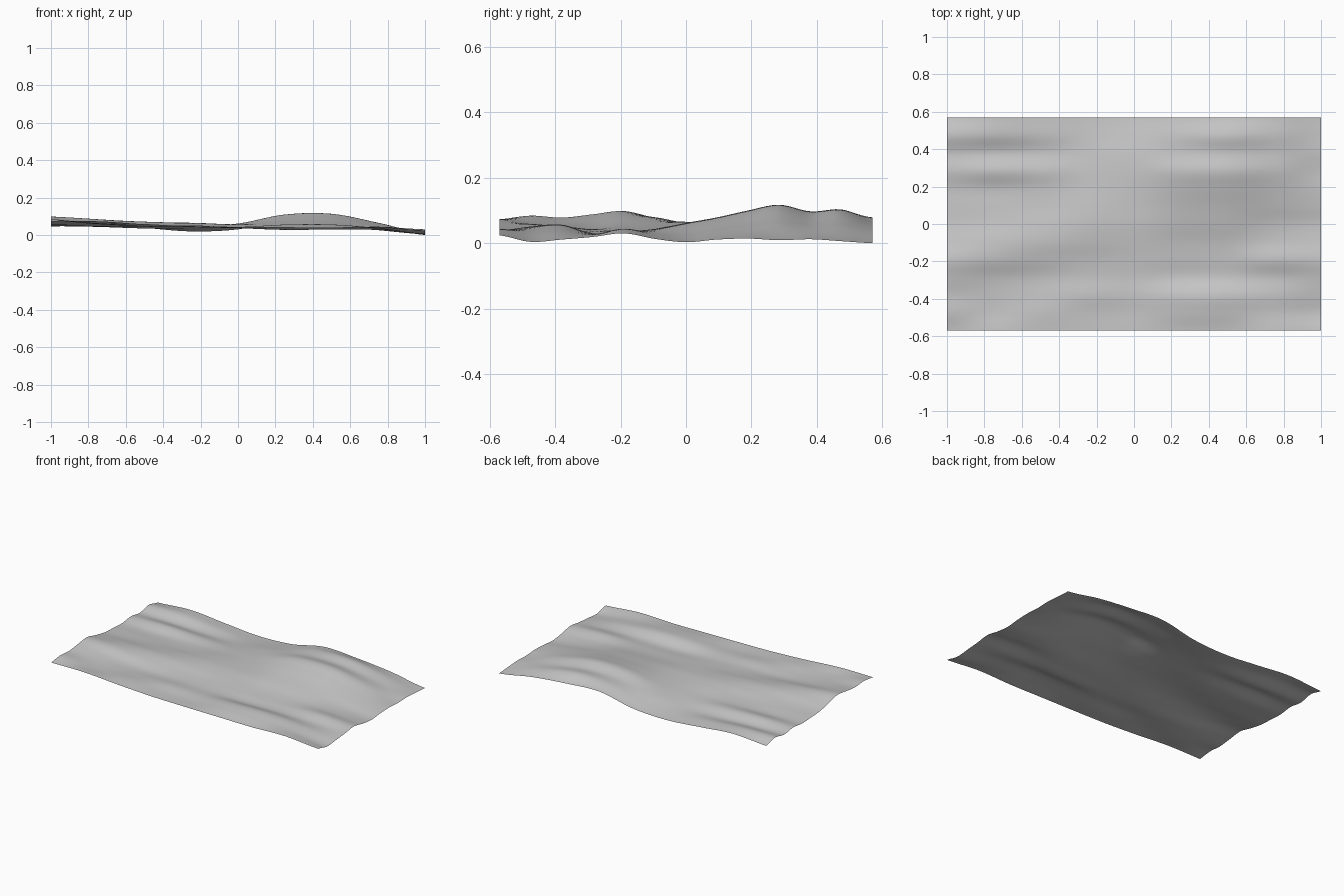
import bpy
import bmesh

default_cube = bpy.data.objects.get("Cube")
if default_cube:
    bpy.data.objects.remove(default_cube, do_unlink=True)

HALF_LENGTH = 1.0
HALF_WIDTH = 0.57
STEPS_X = 140
STEPS_Y = 80

# Terrain cross-sections from the -x end to the +x end, evenly spaced.
# Each runs front to back, with heights in thousandths.
SECTIONS = [
    [74, 85, 79, 89, 99, 78, 60, 54, 50, 60, 48, 65, 45],
    [74, 62, 59, 64, 84, 80, 62, 52, 47, 66, 44, 66, 60],
    [58, 59, 51, 46, 62, 72, 64, 51, 47, 56, 36, 46, 39],
    [46, 46, 52, 43, 49, 62, 66, 60, 51, 46, 36, 28, 20],
    [42, 40, 44, 37, 42, 50, 57, 58, 60, 62, 57, 44, 31],
    [40, 51, 55, 29, 36, 45, 62, 77, 95, 110, 94, 94, 78],
    [38, 49, 56, 31, 37, 43, 59, 76, 97, 114, 93, 101, 66],
    [44, 35, 38, 28, 45, 29, 28, 43, 56, 66, 56, 58, 42],
    [25, 5, 12, 20, 31, 14, 4, 12, 15, 10, 13, 7, 1],
]


def smooth_sample(values, fraction):
    """Smooth curve through evenly spaced values, fraction from start to end."""
    last = len(values) - 1
    position = fraction * last
    index = min(int(position), last - 1)
    t = position - index
    before = values[max(index - 1, 0)]
    start = values[index]
    end = values[index + 1]
    after = values[min(index + 2, last)]
    tangent_start = (end - before) / 2
    tangent_end = (after - start) / 2
    rise = end - start
    cubic = tangent_start + tangent_end - 2 * rise
    square = 3 * rise - 2 * tangent_start - tangent_end
    return start + t * (tangent_start + t * (square + t * cubic))


def terrain_height(u, v):
    profile = [smooth_sample(section, v) for section in SECTIONS]
    return smooth_sample(profile, u) / 1000


def make_material(name, colour):
    material = bpy.data.materials.new(name)
    material.use_nodes = True
    material.diffuse_color = colour
    shader = next(n for n in material.node_tree.nodes if n.type == "BSDF_PRINCIPLED")
    shader.inputs["Base Color"].default_value = colour
    shader.inputs["Roughness"].default_value = 0.8
    return material


# Open terrain sheet: a flat grid raised to the lofted height
bm = bmesh.new()
bmesh.ops.create_grid(bm, x_segments=STEPS_X, y_segments=STEPS_Y, size=1.0)
for vert in bm.verts:
    u = min(max((vert.co.x + 1) / 2, 0), 1)
    v = min(max((vert.co.y + 1) / 2, 0), 1)
    vert.co = (vert.co.x * HALF_LENGTH, vert.co.y * HALF_WIDTH, terrain_height(u, v))

# Rest the lowest point on the ground
lowest = min(vert.co.z for vert in bm.verts)
for vert in bm.verts:
    vert.co.z -= lowest
for face in bm.faces:
    face.smooth = True

mesh = bpy.data.meshes.new("terrain_sheet")
bm.to_mesh(mesh)
bm.free()

terrain = bpy.data.objects.new("terrain_sheet", mesh)
bpy.context.collection.objects.link(terrain)
mesh.materials.append(make_material("stone grey", (0.57, 0.57, 0.57, 1.0)))
